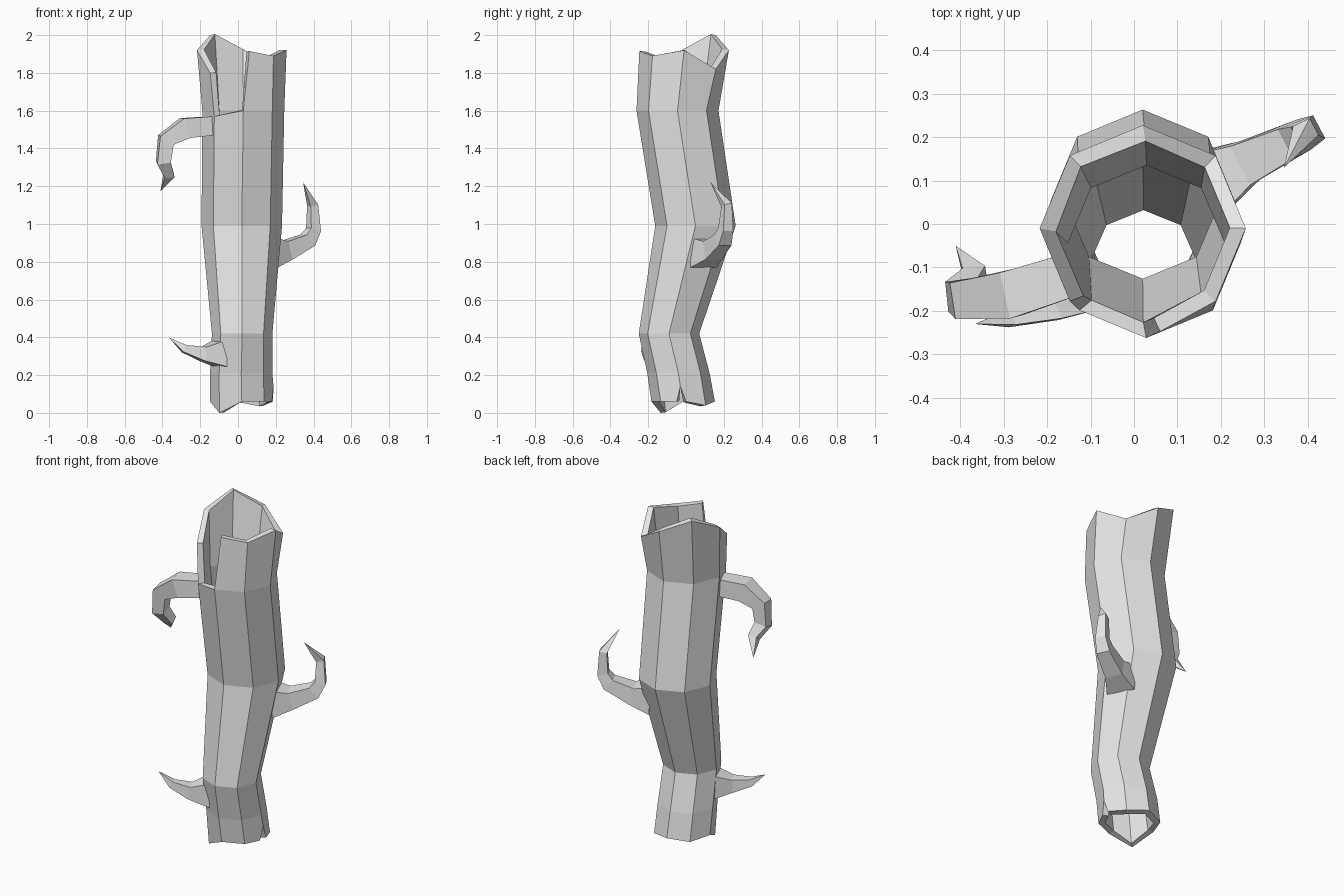
import bpy
import bmesh
from math import cos, sin, radians
from mathutils import Vector

cube = bpy.data.objects.get("Cube")
if cube:
    bpy.data.objects.remove(cube)

GREY = (0.8, 0.8, 0.8, 1)
bark = bpy.data.materials.new("pale grey bark")
bark.use_nodes = True
bark.diffuse_color = GREY
bark.node_tree.nodes["Principled BSDF"].inputs["Base Color"].default_value = GREY


def finish(bm, name):
    mesh = bpy.data.meshes.new(name)
    bm.to_mesh(mesh)
    bm.free()
    mesh.materials.append(bark)
    obj = bpy.data.objects.new(name, mesh)
    bpy.context.collection.objects.link(obj)
    return obj


def ring(bm, cx, cy, r, heights):
    """Eight-sided ring, starting at +x and turning towards +y."""
    return [bm.verts.new((cx + r * cos(radians(45 * i)),
                          cy + r * sin(radians(45 * i)), z))
            for i, z in enumerate(heights)]


# Hollow trunk: bent octagonal shell with jagged ends
bm = bmesh.new()
foot = ring(bm, 0.02, -0.015, 0.168, (0.14, 0.04, 0.06, 0.05, 0.06, 0, 0.06, 0.06))
rows = [ring(bm, cx, cy, r, [z] * 8) for cx, cy, r, z in (
    (0.017, -0.04, 0.165, 0.21),
    (0.022, -0.09, 0.16, 0.42),
    (0.02, 0.05, 0.213, 0.99),
    (0.028, -0.045, 0.217, 1.6))]
rim = ring(bm, 0.02, -0.01, 0.237, (1.92, 1.82, 1.92, 2.0, 1.92, 1.8, 1.915, 1.89))
rim[6].co.x = 0.06
rows[-1][5].co.z = 1.57

for low, high in zip(rows, rows[1:] + [rim]):
    for i in range(8):
        if high is rim and i == 5:      # broken-out gap in the upper wall
            continue
        j = (i + 1) % 8
        bm.faces.new((low[i], low[j], high[j], high[i]))

# Foot of the trunk, split by a crack on the left side
base = rows[0]
foot[0].co.y = -0.03
crack_front = bm.verts.new((0.18, -0.05, 0.06))
crack_back = bm.verts.new((0.185, 0.0, 0.06))
for i in range(1, 7):
    bm.faces.new((foot[i], foot[i + 1], base[i + 1], base[i]))
bm.faces.new((foot[7], crack_front, foot[0], base[0], base[7]))
bm.faces.new((foot[0], crack_back, foot[1], base[1], base[0]))

trunk = finish(bm, "trunk")
shell = trunk.modifiers.new("wall", "SOLIDIFY")
shell.thickness = 0.034
shell.offset = -1
shell.use_even_offset = True


def branch(name, path):
    """Four-sided tapering tube through (x, y, z, half width), ending in a tip."""
    bm = bmesh.new()
    pts = [Vector(p[:3]) for p in path]
    axis = (pts[1] - pts[0]).normalized()
    side = axis.cross(Vector((0, 0, 1))).normalized()
    previous = None
    for k, p in enumerate(pts[:-1]):
        ahead = (pts[k + 1] - p).normalized()
        behind = (p - pts[k - 1]).normalized() if k else ahead
        tangent = (ahead + behind).normalized()
        side = axis.rotation_difference(tangent) @ side
        axis = tangent
        up = side.cross(axis)
        w = path[k][3]
        loop = [bm.verts.new(p + (side * a + up * b) * w)
                for a, b in ((1, 1), (-1, 1), (-1, -1), (1, -1))]
        if previous:
            for i in range(4):
                j = (i + 1) % 4
                bm.faces.new((previous[i], previous[j], loop[j], loop[i]))
        else:
            bm.faces.new(loop)
        previous = loop
    tip = bm.verts.new(pts[-1])
    for i in range(4):
        bm.faces.new((previous[i], previous[(i + 1) % 4], tip))
    bmesh.ops.recalc_face_normals(bm, faces=bm.faces)
    return finish(bm, name)


branch("upper_branch", (
    (-0.14, -0.115, 1.52, 0.05), (-0.28, -0.16, 1.508, 0.054),
    (-0.382, -0.17, 1.445, 0.042), (-0.395, -0.165, 1.33, 0.036),
    (-0.365, -0.12, 1.26, 0.026), (-0.41, -0.05, 1.175, 0)))
branch("middle_branch", (
    (0.165, 0.09, 0.85, 0.08), (0.255, 0.14, 0.86, 0.05),
    (0.37, 0.195, 0.915, 0.038), (0.4, 0.21, 0.97, 0.03),
    (0.395, 0.215, 1.1, 0.022), (0.345, 0.13, 1.22, 0)))
branch("lower_branch", (
    (-0.095, -0.13, 0.315, 0.07), (-0.185, -0.185, 0.312, 0.037),
    (-0.285, -0.215, 0.34, 0.02), (-0.365, -0.23, 0.398, 0)))
